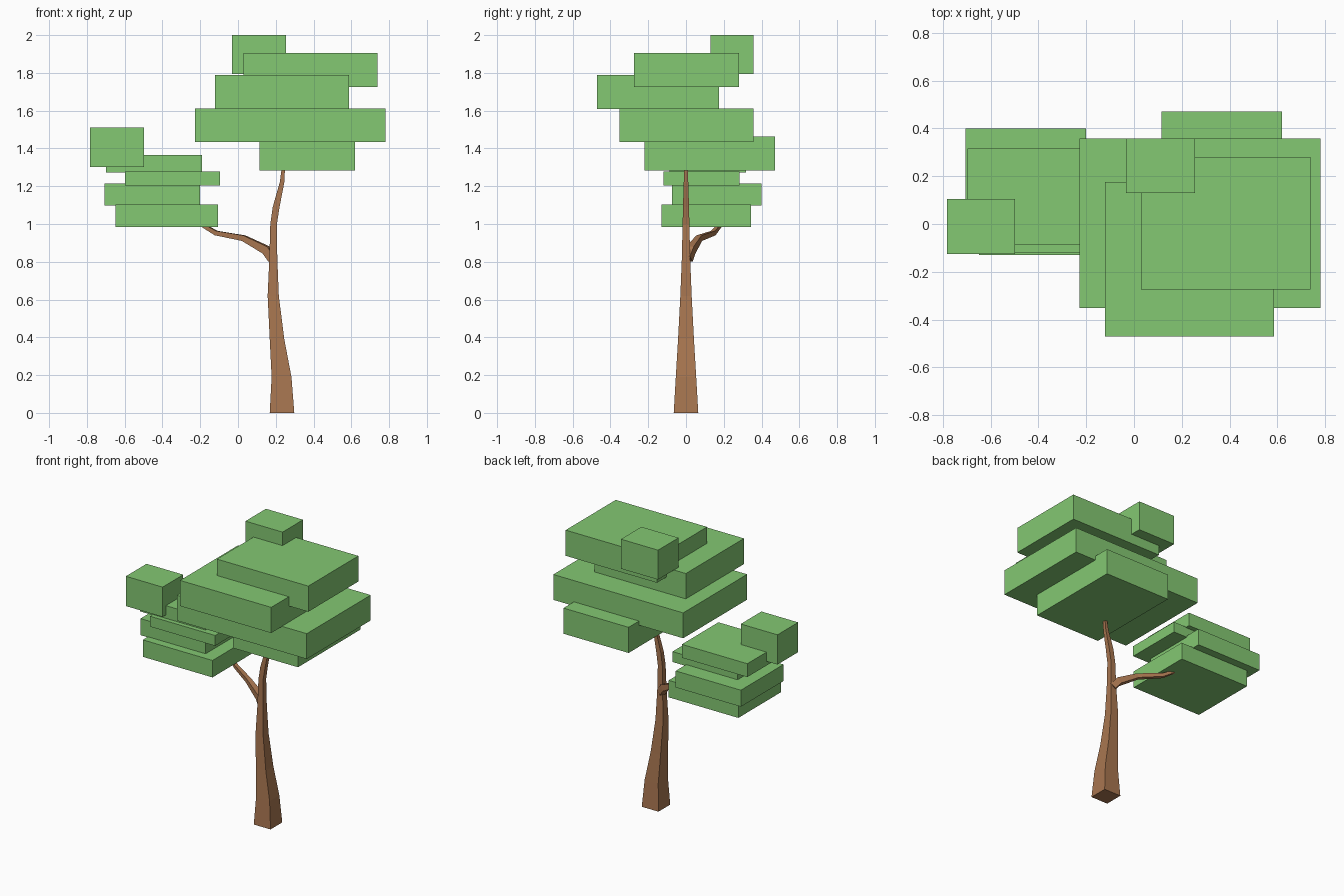
import bpy, bmesh
from mathutils import Vector

if "Cube" in bpy.data.objects:
    bpy.data.objects.remove(bpy.data.objects["Cube"])


def material(name, color):
    m = bpy.data.materials.new(name)
    m.diffuse_color = color
    m.use_nodes = True
    m.node_tree.nodes["Principled BSDF"].inputs["Base Color"].default_value = m.diffuse_color
    return m


leaf = material("leaf_green", (0.23, 0.58, 0.17, 1))
bark = material("bark_brown", (0.39, 0.18, 0.08, 1))


def finish(name, bm, mat):
    bmesh.ops.recalc_face_normals(bm, faces=bm.faces)
    me = bpy.data.meshes.new(name)
    bm.to_mesh(me)
    bm.free()
    me.materials.append(mat)
    ob = bpy.data.objects.new(name, me)
    bpy.context.collection.objects.link(ob)
    return ob


def box(name, x0, x1, y0, y1, z0, z1):
    bm = bmesh.new()
    bmesh.ops.create_cube(bm, size=1)
    bmesh.ops.scale(bm, vec=(x1 - x0, y1 - y0, z1 - z0), verts=bm.verts)
    bmesh.ops.translate(bm, vec=((x0 + x1) / 2, (y0 + y1) / 2, (z0 + z1) / 2), verts=bm.verts)
    return finish(name, bm, leaf)


def loft(name, stations):
    """Square rings: each station is (centre, half side vector, half other side vector)."""
    bm = bmesh.new()
    rings = []
    for c, u, v in stations:
        rings.append([bm.verts.new(c + u * a + v * b)
                      for a, b in ((-1, -1), (1, -1), (1, 1), (-1, 1))])
    for r, s in zip(rings, rings[1:]):
        for i in range(4):
            j = (i + 1) % 4
            bm.faces.new((r[i], r[j], s[j], s[i]))
    bm.faces.new(rings[0][::-1])
    bm.faces.new(rings[-1])
    return finish(name, bm, bark)


# Trunk: left x, right x, half depth, height
trunk = [(0.168, 0.298, 0.065, 0.0), (0.178, 0.283, 0.054, 0.19),
         (0.168, 0.245, 0.042, 0.39), (0.157, 0.216, 0.030, 0.62),
         (0.166, 0.208, 0.022, 0.82), (0.171, 0.206, 0.018, 1.0),
         (0.184, 0.220, 0.016, 1.09), (0.221, 0.245, 0.012, 1.22),
         (0.232, 0.249, 0.009, 1.30)]
loft("trunk", [(Vector(((a + b) / 2, 0, z)), Vector(((b - a) / 2, 0, 0)), Vector((0, d, 0)))
               for a, b, d, z in trunk])

# Side branch swept along a bent path: x, y, z, half thickness
path = [(0.185, 0.008, 0.815, 0.022), (0.15, 0.025, 0.862, 0.022),
        (0.03, 0.07, 0.925, 0.015), (-0.115, 0.145, 0.952, 0.012),
        (-0.19, 0.18, 0.995, 0.009)]
pts = [Vector(p[:3]) for p in path]
stations = []
for i, p in enumerate(pts):
    d = (pts[min(i + 1, len(pts) - 1)] - pts[max(i - 1, 0)]).normalized()
    side = d.cross(Vector((0, 0, 1))).normalized()
    up = side.cross(d)
    stations.append((p, side * path[i][3], up * path[i][3]))
loft("side_branch", stations)

# Main crown, bottom to top
for i, b in enumerate([
        (0.115, 0.62, -0.22, 0.472, 1.283, 1.463),
        (-0.228, 0.78, -0.352, 0.357, 1.434, 1.612),
        (-0.121, 0.587, -0.47, 0.175, 1.61, 1.79),
        (0.029, 0.738, -0.275, 0.28, 1.725, 1.905),
        (-0.033, 0.255, 0.13, 0.357, 1.793, 2.0)], 1):
    box(f"main_foliage_{i}", *b)

# Small crown on the branch, bottom to top
for i, b in enumerate([
        (-0.648, -0.107, -0.13, 0.345, 0.983, 1.102),
        (-0.706, -0.2, -0.073, 0.4, 1.098, 1.214),
        (-0.599, -0.094, -0.12, 0.284, 1.204, 1.277),
        (-0.698, -0.19, -0.088, 0.317, 1.272, 1.366),
        (-0.783, -0.498, -0.125, 0.104, 1.301, 1.51)], 1):
    box(f"small_foliage_{i}", *b)
